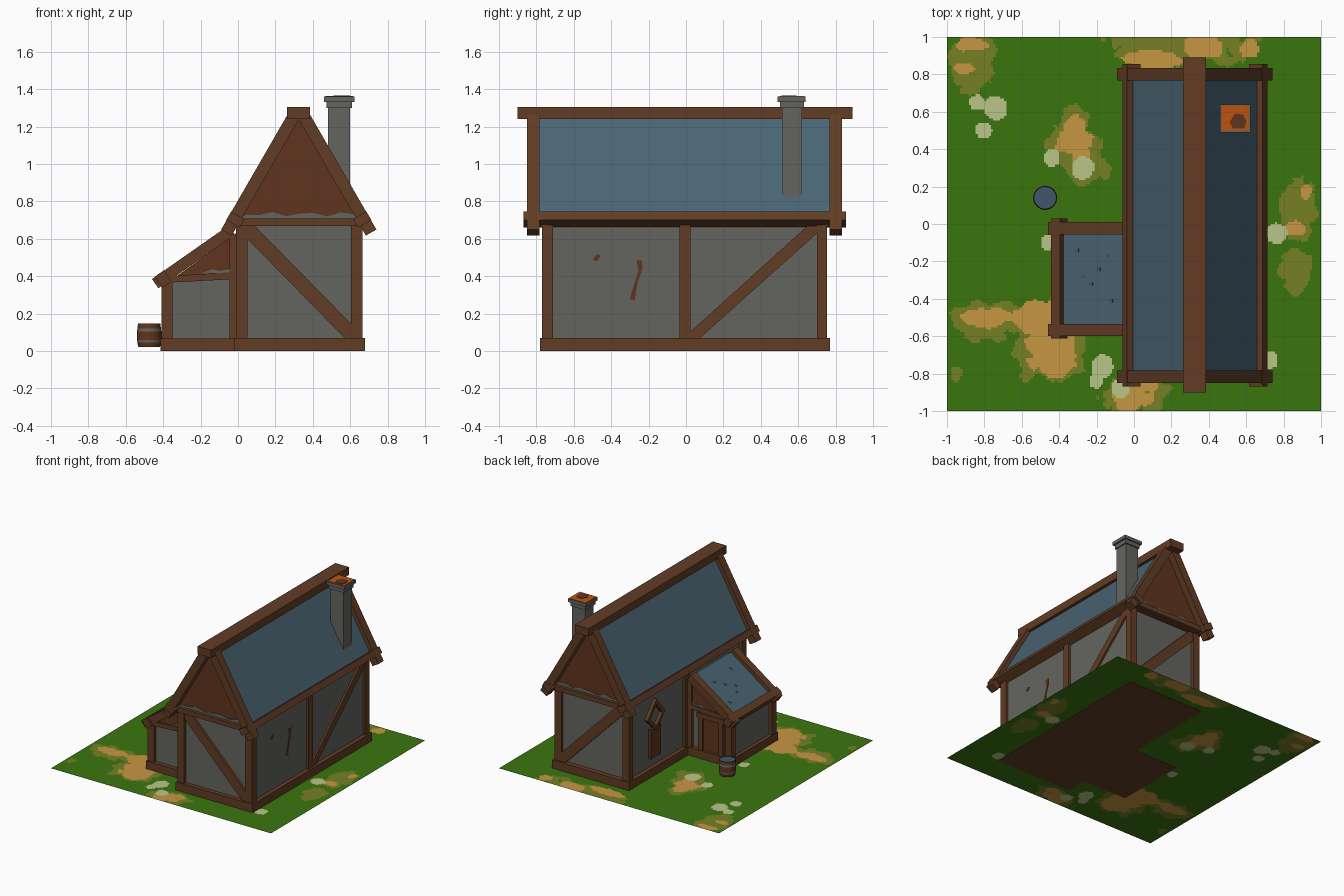
import bpy, bmesh, math
from mathutils import Vector, noise

if "Cube" in bpy.data.objects:
    bpy.data.objects.remove(bpy.data.objects["Cube"])


def mat(name, hexcol):
    lin = []
    for i in (0, 2, 4):
        c = int(hexcol[i:i + 2], 16) / 255
        lin.append(c / 12.92 if c < 0.04045 else ((c + 0.055) / 1.055) ** 2.4)
    m = bpy.data.materials.new(name)
    m.diffuse_color = (*lin, 1)
    m.use_nodes = True
    m.node_tree.nodes["Principled BSDF"].inputs["Base Color"].default_value = m.diffuse_color
    return m


WOOD = mat("timber brown", "613C24")
PLANK = mat("plank red brown", "60351D")
GREY = mat("plaster grey", "64645F")
SLATE = mat("slate blue", "4A6573")
GREEN = mat("grass green", "3B750F")
OLIVE = mat("olive grass", "758024")
TAN = mat("dry earth", "C69642")
PALE = mat("pale flowers", "BAC688")
EMBER = mat("ember orange", "BC540F")
WATER = mat("dark water blue", "40566C")


def finish(name, bm, *mats):
    bmesh.ops.recalc_face_normals(bm, faces=bm.faces)
    me = bpy.data.meshes.new(name)
    bm.to_mesh(me)
    bm.free()
    for m in mats:
        me.materials.append(m)
    ob = bpy.data.objects.new(name, me)
    bpy.context.collection.objects.link(ob)
    return ob


def prism(name, polys, axis, t0, t1, m):
    """Extrude one or more 2D polygons along an axis from t0 to t1."""
    if not isinstance(polys[0][0], (tuple, list)):
        polys = [polys]
    put = {'x': lambda a, b, t: (t, a, b), 'y': lambda a, b, t: (a, t, b),
           'z': lambda a, b, t: (a, b, t)}[axis]
    bm = bmesh.new()
    for pts in polys:
        lo = [bm.verts.new(put(a, b, t0)) for a, b in pts]
        hi = [bm.verts.new(put(a, b, t1)) for a, b in pts]
        bm.faces.new(lo)
        bm.faces.new(hi)
        for i in range(len(pts)):
            j = (i + 1) % len(pts)
            bm.faces.new((lo[i], lo[j], hi[j], hi[i]))
    return finish(name, bm, m)


def box(name, x0, x1, y0, y1, z0, z1, m):
    return prism(name, [(x0, y0), (x1, y0), (x1, y1), (x0, y1)], 'z', z0, z1, m)


def sloped(name, base, ang, side, s0, s1, d0, d1, y0, y1, m):
    """Box along a roof slope: s runs up the slope, d runs inward from the outer line."""
    c, s = math.cos(ang), math.sin(ang)
    pts = [(base[0] + side * (-k * c - d * s), base[1] + k * s - d * c)
           for k, d in ((s0, d0), (s1, d0), (s1, d1), (s0, d1))]
    return prism(name, pts, 'y', y0, y1, m)


# ground: one grid, coloured by distance to patch centres with a noisy edge
olive = [(-.87, .87, .12, .17), (.25, .97, .42, .12), (-.32, .44, .14, .17), (-.24, .3, .1, .09),
         (.88, .08, .1, .17), (.87, -.24, .09, .13), (-.75, -.52, .23, .11),
         (-.45, -.64, .19, .21), (0, -.92, .18, .1), (-.95, -.8, .03, .05)]
tan = [(-.9, .83, .06, .03), (-.88, .96, .08, .04), (.1, .88, .15, .05), (.37, .95, .12, .06),
       (.62, .94, .05, .05), (-.31, .47, .1, .09), (-.28, .36, .05, .06), (.92, .17, .03, .04),
       (.86, -.02, .05, .04), (-.78, -.5, .13, .05), (-.44, -.67, .13, .15),
       (-.52, -.5, .12, .09), (-.02, -.93, .11, .08), (.08, -.86, .05, .04)]
pale = [(-.84, .65, .04), (-.74, .62, .065), (-.8, .5, .045), (-.44, .35, .045),
        (-.27, .3, .06), (-.46, -.1, .04), (-.17, -.76, .06), (-.2, -.84, .04),
        (-.07, -.88, .05), (.76, -.05, .055), (.72, -.73, .05)]
bm = bmesh.new()
bmesh.ops.create_grid(bm, x_segments=170, y_segments=170, size=1)
for f in bm.faces:
    p = f.calc_center_median()
    n = noise.noise(p * 11) * .5 + noise.noise(p * 25) * .25

    def inside(spots, k):
        return any(((p.x - q[0]) / q[2]) ** 2 + ((p.y - q[1]) / q[-1]) ** 2 < 1 + k * n for q in spots)
    f.material_index = 3 if inside(pale, .5) else 2 if inside(tan, 1.6) else 1 if inside(olive, 1.6) else 0
bmesh.ops.translate(bm, verts=bm.verts, vec=(0, 0, .003))
finish("grass_ground", bm, GREEN, OLIVE, TAN, PALE)

# main house sill, walls and posts
CX = .325
box("main_sill", -.02, .68, -.78, .77, 0, .07, WOOD)
box("main_walls", .015, .645, -.745, .73, .05, .70, GREY)
for x0 in (-.01, .605):
    for y0, y1 in ((-.77, -.71), (-.035, .025), (.70, .755)):
        box("main_post", x0, x0 + .06, y0, y1, .07, .69, WOOD)

# diagonal braces
end_brace = [(.05, .60), (.05, .67), (.09, .67), (.605, .145), (.605, .07), (.57, .07)]
prism("front_brace", end_brace, 'y', -.765, -.72, WOOD)
prism("back_brace", end_brace, 'y', .70, .75, WOOD)
prism("side_brace", [(.025, .07), (.075, .07), (.70, .63), (.70, .67), (.65, .67), (.025, .105)],
      'x', .62, .66, WOOD)

# cracks in the right wall plaster
prism("wall_cracks", [
    [(-.265, .485), (-.235, .485), (-.232, .44), (-.26, .36), (-.275, .27), (-.30, .28), (-.285, .33), (-.255, .43)],
    [(-.50, .49), (-.475, .52), (-.455, .51), (-.475, .48)]], 'x', .643, .649, PLANK)

# main roof
A = math.radians(60)
for side in (-1, 1):
    base = (CX + side * .415, .65)
    for y0, y1 in ((-.85, -.782), (.768, .835)):
        sloped("main_rafter", base, A, side, 0, .72, 0, .065, y0, y1, WOOD)
    sloped("main_roof_panel", base, A, side, .06, .73, .033, .05, -.785, .775, SLATE)
    sloped("main_eave_beam", base, A, side, .058, .11, -.002, .08, -.87, .855, WOOD)
box("ridge_beam", .262, .386, -.90, .89, 1.24, 1.305, WOOD)

# gables with tie beam and a ragged plaster strip
ragged = [(.64, .71)] + [(.62 - i * .0725, .732 + .012 * math.sin(i * 2.3)) for i in range(9)] + [(.02, .71)]
for y_out, y_in, s in ((-.79, -.74, -1), (.778, .73, 1)):
    prism("gable_planks", [(CX - .346, .67), (CX + .346, .67), (CX, 1.269)], 'y', y_out, y_in, PLANK)
    prism("gable_plaster_strip", ragged, 'y', y_out + s * .005, y_out, GREY)
    box("gable_tie_beam", -.02, .67, *sorted((y_out + s * .03, y_in)), .67, .71, WOOD)

# chimney with stepped cap and glowing top
box("chimney_stack", .482, .60, .512, .62, .82, 1.31, GREY)
box("chimney_cap_lower", .473, .61, .502, .63, 1.30, 1.333, GREY)
box("chimney_cap_upper", .46, .624, .49, .64, 1.333, 1.36, GREY)
box("chimney_glow", .468, .616, .50, .634, 1.36, 1.363, EMBER)
prism("chimney_soot", [(.51, .545), (.53, .51), (.59, .51), (.60, .55), (.585, .585), (.54, .59)],
      'z', 1.363, 1.366, PLANK)

# lean-to sill, walls and posts
box("lean_to_sill", -.415, -.01, -.60, .0, 0, .068, WOOD)
prism("lean_to_walls", [(-.385, .05), (.02, .05), (.02, .62), (-.385, .36)], 'y', -.565, -.035, GREY)
for y0, y1 in ((-.59, -.53), (-.06, -.005)):
    box("lean_to_post", -.41, -.35, y0, y1, .065, .375, WOOD)
    box("lean_to_wall_post", -.045, -.005, y0, y1, .065, .62, WOOD)

# lean-to roof and gables
B, LB = math.radians(35), (-.46, .385)
for y0, y1 in ((-.598, -.535), (-.055, .01)):
    sloped("lean_to_rafter", LB, B, -1, 0, .50, 0, .06, y0, y1, WOOD)
sloped("lean_to_roof_panel", LB, B, -1, .04, .50, .03, .05, -.54, -.05, SLATE)
sloped("lean_to_eave_beam", LB, B, -1, .02, .08, -.002, .07, -.613, .03, WOOD)
for k, y in ((.16, -.15), (.2, -.29), (.25, -.33), (.36, -.18), (.38, -.42), (.3, -.25)):
    sloped("roof_chip", LB, B, -1, k, k + .022, .026, .031, y, y + .018, WATER)
for y_out, y_in, s in ((-.578, -.55, -1), (-.018, -.05, 1)):
    prism("lean_to_gable_planks", [(-.37, .37), (-.01, .385), (-.01, .63)], 'y', y_out, y_in, PLANK)
    prism("lean_to_plaster_strip", [(-.2, .415), (-.02, .42), (-.02, .442), (-.09, .43), (-.14, .437)],
          'y', y_out + s * .005, y_out, GREY)
    prism("lean_to_tie_beam", [(-.40, .365), (-.01, .385), (-.01, .423), (-.36, .402)],
          'y', y_out + s * .012, y_in, WOOD)

# door in the back of the lean-to
box("door", -.29, -.145, -.04, -.02, .065, .345, PLANK)
for x0 in (-.33, -.145):
    box("door_jamb", x0, x0 + .04, -.04, -.005, .065, .345, WOOD)
box("door_lintel", -.34, -.095, -.04, 0, .335, .375, WOOD)

# diamond window frame and board on the left wall
ring = [(0, .14), (.115, 0), (0, -.12), (-.115, 0)]
wy, wz = .40, .475
quads = []
for i in range(4):
    a, b = ring[i], ring[(i + 1) % 4]
    quads.append([(wy + p[0] * k, wz + p[1] * k) for p, k in ((a, 1), (b, 1), (b, .68), (a, .68))])
prism("window_frame", quads, 'x', -.012, .02, WOOD)
box("window_board", -.006, .02, .335, .465, .14, .385, PLANK)

# water barrel: stacked rings with hoops
bm = bmesh.new()
levels = [(.022, .058), (.045, .063), (.06, .065), (.105, .065), (.12, .063), (.147, .060)]
rows = [[bm.verts.new((-.475 + r * math.cos(i * math.tau / 16), .14 + r * math.sin(i * math.tau / 16), z))
         for i in range(16)] for z, r in levels]
for k, (lo, hi) in enumerate(zip(rows, rows[1:])):
    for i in range(16):
        f = bm.faces.new((lo[i], lo[(i + 1) % 16], hi[(i + 1) % 16], hi[i]))
        f.material_index = 1 if k in (1, 3) else 0
bm.faces.new(rows[0])
top = bm.faces.new(rows[-1])
bmesh.ops.inset_region(bm, faces=[top], thickness=.006)
top.material_index = 2
bmesh.ops.translate(bm, verts=top.verts, vec=(0, 0, -.008))
finish("water_barrel", bm, PLANK, GREY, WATER)
